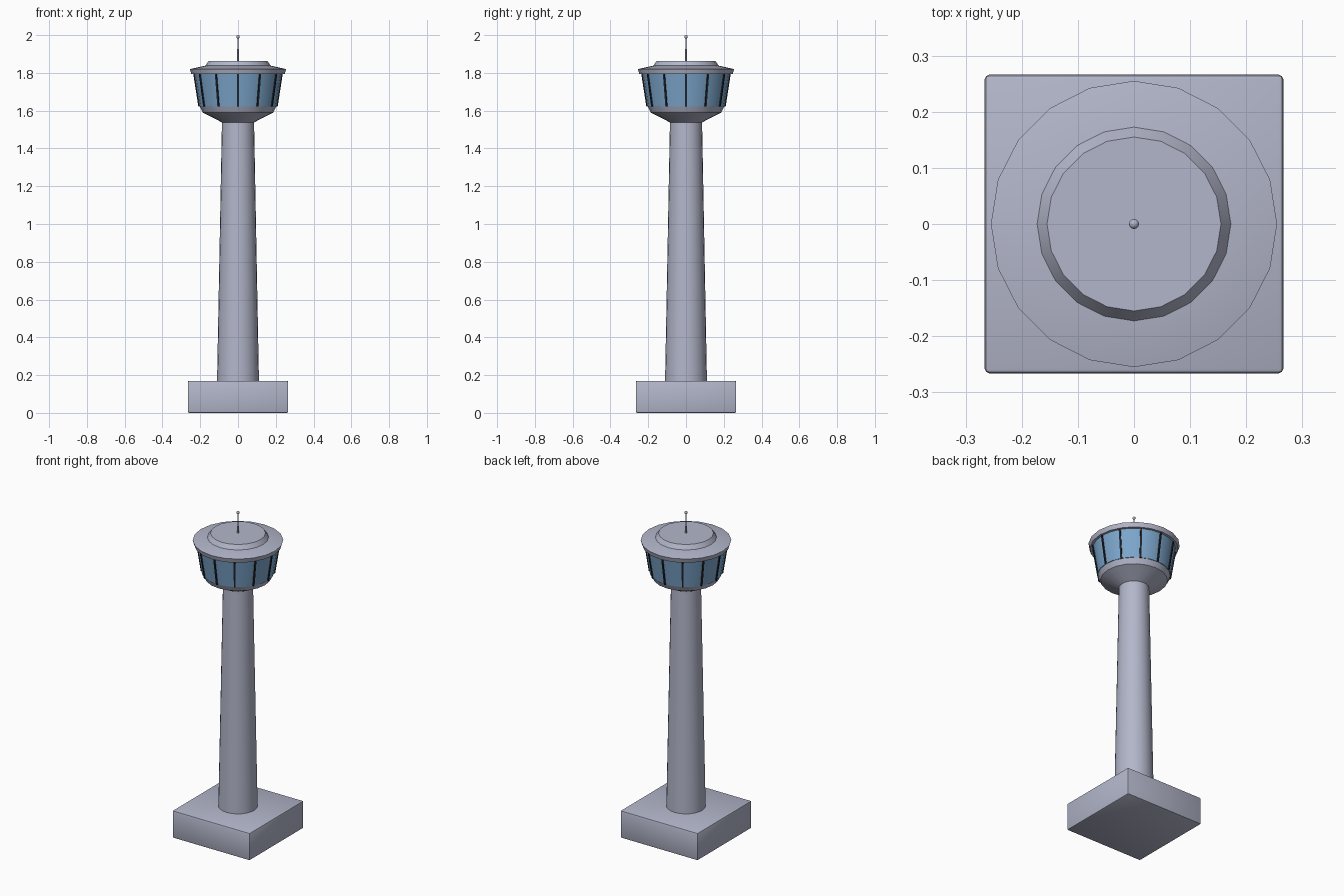
import bpy, bmesh, math
from mathutils import Matrix, Vector

cube = bpy.data.objects.get("Cube")
if cube:
    bpy.data.objects.remove(cube, do_unlink=True)


def material(name, rgb):
    m = bpy.data.materials.new(name)
    m.use_nodes = True
    m.diffuse_color = (*rgb, 1)
    m.node_tree.nodes["Principled BSDF"].inputs["Base Color"].default_value = (*rgb, 1)
    return m


concrete = material("pale concrete", (0.45, 0.47, 0.59))
glass = material("blue glass", (0.20, 0.38, 0.60))
frame = material("dark frame", (0.015, 0.018, 0.025))


def finish(name, bm, mat, smooth=True):
    bmesh.ops.recalc_face_normals(bm, faces=bm.faces)
    mesh = bpy.data.meshes.new(name)
    bm.to_mesh(mesh)
    bm.free()
    mesh.materials.append(mat)
    obj = bpy.data.objects.new(name, mesh)
    bpy.context.collection.objects.link(obj)
    if smooth:
        bpy.ops.object.select_all(action="DESELECT")
        obj.select_set(True)
        bpy.context.view_layer.objects.active = obj
        bpy.ops.object.shade_smooth_by_angle(angle=math.radians(25))
    return obj


def lathe(name, profile, mat, sides=20):
    """Turn (radius, height) points around z and cap both ends."""
    bm = bmesh.new()
    rings = []
    for r, z in profile:
        rings.append([bm.verts.new((r * math.cos(math.tau * i / sides),
                                    r * math.sin(math.tau * i / sides), z))
                      for i in range(sides)])
    for a, b in zip(rings, rings[1:]):
        for i in range(sides):
            j = (i + 1) % sides
            bm.faces.new((a[i], a[j], b[j], b[i]))
    bm.faces.new(rings[0][::-1])
    bm.faces.new(rings[-1])
    return finish(name, bm, mat)


# Square base block with softened edges
bm = bmesh.new()
bmesh.ops.create_cube(bm, size=1, matrix=Matrix.Translation((0, 0, 0.085))
                      @ Matrix.Diagonal((0.532, 0.532, 0.17, 1)))
bmesh.ops.bevel(bm, geom=bm.edges[:], offset=0.008, segments=2, profile=0.5, affect="EDGES")
finish("base_block", bm, concrete)

# Tapered shaft
lathe("shaft", [(0.111, 0.165), (0.085, 1.545)], concrete, 24)

# Control cab: flared floor, glazing and roof
lathe("cab_floor", [(0.085, 1.538), (0.187, 1.59), (0.203, 1.624)], concrete)
GLASS_LOW, GLASS_HIGH = (0.205, 1.622), (0.232, 1.795)
lathe("cab_windows", [GLASS_LOW, GLASS_HIGH], glass, 24)
lathe("roof_brim", [(0.247, 1.793), (0.255, 1.820), (0.174, 1.838)], concrete)
lathe("roof_cap", [(0.174, 1.836), (0.155, 1.864)], concrete)

# Twelve window mullions following the slope of the glass
bm = bmesh.new()
low = Vector((GLASS_LOW[0], 0, GLASS_LOW[1]))
high = Vector((GLASS_HIGH[0], 0, GLASS_HIGH[1]))
slope = high - low
for i in range(12):
    m = (Matrix.Rotation(math.tau * i / 12, 4, "Z")
         @ Matrix.Translation((low + high) / 2)
         @ Matrix.Rotation(math.atan2(slope.x, slope.z), 4, "Y")
         @ Matrix.Diagonal((0.010, 0.010, slope.length, 1)))
    bmesh.ops.create_cube(bm, size=1, matrix=m)
finish("window_mullions", bm, frame, smooth=False)

# Antenna mast with a small ball tip
lathe("antenna_mast", [(0.005, 1.86), (0.003, 1.99)], concrete, 8)
bm = bmesh.new()
bmesh.ops.create_uvsphere(bm, u_segments=12, v_segments=8, radius=0.009,
                          matrix=Matrix.Translation((0, 0, 1.991)))
finish("antenna_tip", bm, concrete)
